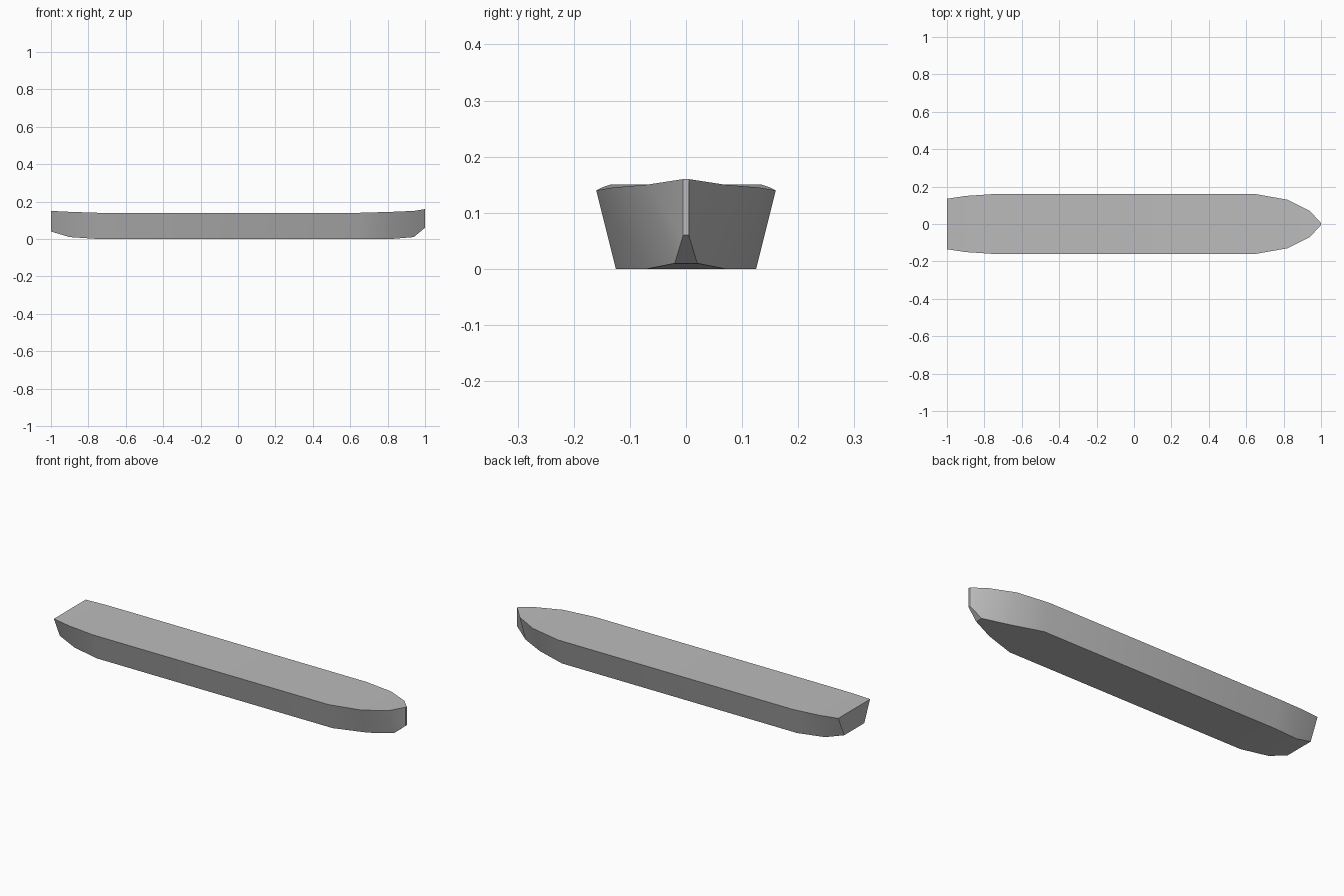
import bpy, bmesh

cube = bpy.data.objects.get("Cube")
if cube:
    bpy.data.objects.remove(cube, do_unlink=True)

# Hull paint
paint = bpy.data.materials.new("hull_grey")
paint.use_nodes = True
grey = (0.5, 0.5, 0.5, 1)
paint.diffuse_color = grey
paint.node_tree.nodes["Principled BSDF"].inputs["Base Color"].default_value = grey

# Hull stations, stern to bow: x, deck half width, bottom half width, bottom z, deck z
stations = [
    (-1.00, 0.135, 0.085, 0.04, 0.15),
    (-0.90, 0.150, 0.103, 0.01, 0.145),
    (-0.75, 0.160, 0.125, 0.00, 0.14),
    (0.65, 0.160, 0.125, 0.00, 0.14),
    (0.82, 0.130, 0.070, 0.00, 0.145),
    (0.94, 0.070, 0.020, 0.01, 0.15),
    (1.00, 0.005, 0.005, 0.06, 0.16),
]

# Loft four-sided cross-sections, closed by the transom and the narrow stem
bm = bmesh.new()
rings = []
for x, deck, bottom, z_low, z_high in stations:
    section = [(-deck, z_high), (-bottom, z_low), (bottom, z_low), (deck, z_high)]
    rings.append([bm.verts.new((x, y, z)) for y, z in section])
for a, b in zip(rings, rings[1:]):
    for i in range(4):
        j = (i + 1) % 4
        bm.faces.new((a[i], a[j], b[j], b[i]))
bm.faces.new(rings[0])
bm.faces.new(rings[-1])
bmesh.ops.recalc_face_normals(bm, faces=bm.faces)

mesh = bpy.data.meshes.new("hull")
bm.to_mesh(mesh)
bm.free()
mesh.materials.append(paint)
hull = bpy.data.objects.new("hull", mesh)
bpy.context.collection.objects.link(hull)

# Smooth along the sides, crisp at deck, bottom and stem edges
bpy.ops.object.select_all(action="DESELECT")
hull.select_set(True)
bpy.context.view_layer.objects.active = hull
bpy.ops.object.shade_smooth_by_angle()
